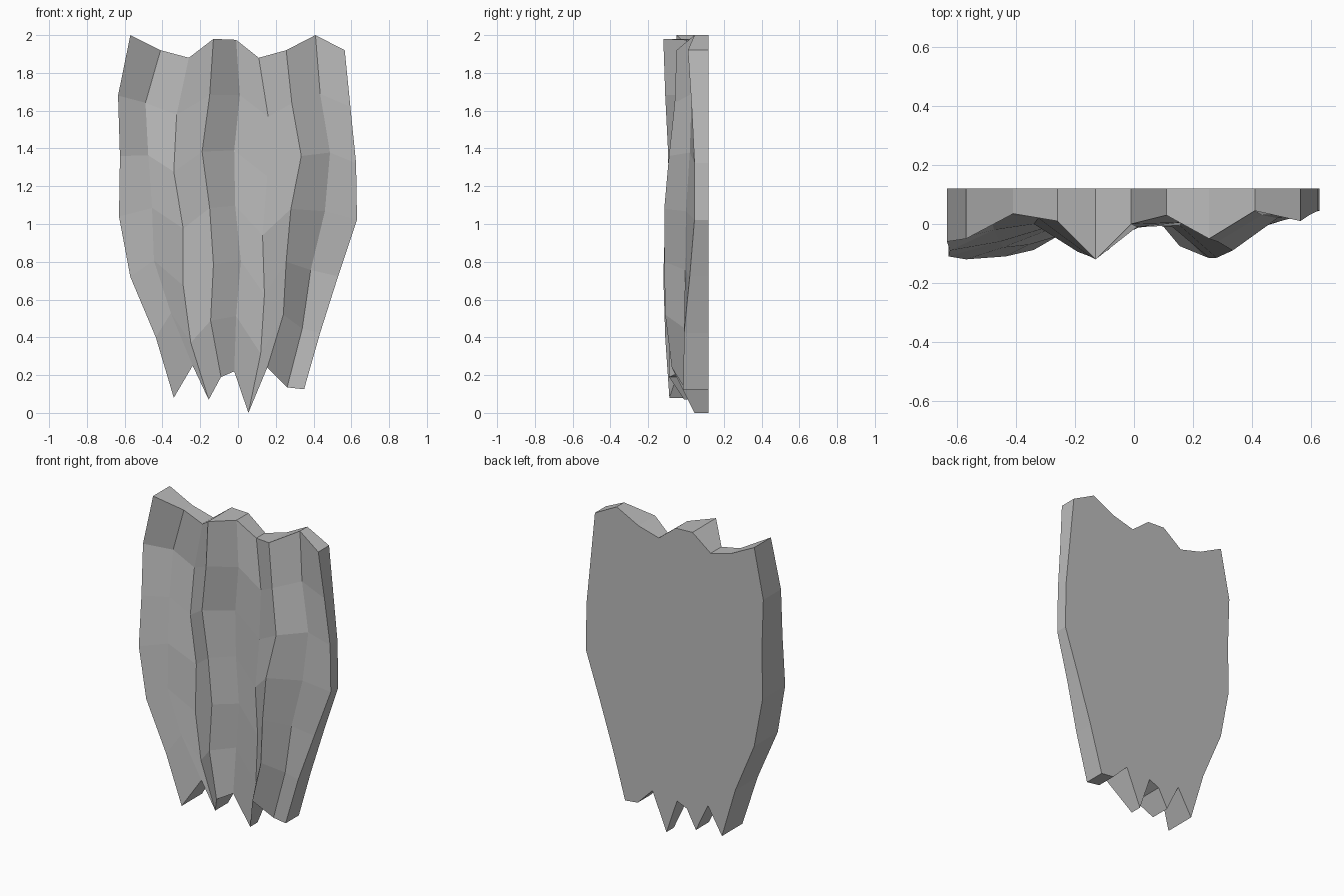
import bpy, bmesh

BACK_Y = 0.12
ROWS = 7

# Vertical extent of each rib line, left to right (top z, bottom z)
SPANS = [(2.0, .08), (1.92, .25), (1.88, .07), (1.98, .19), (1.975, .22),
         (1.88, 0), (1.92, .24), (2.0, .135), (1.92, .125)]

# Sideways sway of each rib line, top to bottom
SWAY = [(-.57, -.635, -.625, -.63, -.57, -.435, -.34),
        (-.41, -.49, -.475, -.455, -.445, -.355, -.24),
        (-.26, -.325, -.34, -.29, -.29, -.25, -.155),
        (-.13, -.15, -.19, -.15, -.13, -.145, -.09),
        (-.01, .01, -.02, -.015, .015, -.01, -.02),
        (.11, .16, .155, .13, .14, .12, .055),
        (.255, .285, .335, .28, .255, .24, .155),
        (.41, .435, .487, .46, .385, .34, .26),
        (.565, .595, .625, .63, .53, .435, .35)]

# Front relief of each rib line (ridges are negative), top to bottom
RELIEF = [(-.05, -.06, -.09, -.11, -.12, -.11, -.088),
          (.035, .04, -.02, -.06, -.08, -.07, -.03),
          (.01, .02, 0, -.01, -.02, -.02, -.01),
          (-.12, -.11, -.095, -.09, -.08, -.085, -.09),
          (0, -.01, 0, 0, -.012, -.005, -.02),
          (.03, .005, -.005, -.01, 0, .01, .045),
          (-.05, -.06, -.09, -.115, -.115, -.11, -.075),
          (.045, .03, .02, 0, -.005, -.005, -.01),
          (.01, .03, .045, .045, .02, -.01, -.015)]

bm = bmesh.new()
cols = len(SPANS)

# Ridged front sheet
grid = []
for (top, bottom), xs, ys in zip(SPANS, SWAY, RELIEF):
    grid.append([bm.verts.new((xs[r], ys[r], top + (bottom - top) * r / (ROWS - 1)))
                 for r in range(ROWS)])
for c in range(cols - 1):
    for r in range(ROWS - 1):
        bm.faces.new((grid[c][r], grid[c][r + 1], grid[c + 1][r + 1], grid[c + 1][r]))

# Rim: walk the jagged outline and extend it straight to the flat back
outline = ([grid[c][0] for c in range(cols)]
           + grid[-1][1:]
           + [grid[c][-1] for c in range(cols - 2, -1, -1)]
           + grid[0][-2:0:-1])
back = [bm.verts.new((v.co.x, BACK_Y, v.co.z)) for v in outline]
n = len(outline)
for i in range(n):
    j = (i + 1) % n
    bm.faces.new((outline[i], outline[j], back[j], back[i]))

# Flat back
bm.faces.new(back)
bmesh.ops.recalc_face_normals(bm, faces=bm.faces)

mesh = bpy.data.meshes.new("ragged_slab")
bm.to_mesh(mesh)
bm.free()
slab = bpy.data.objects.new("ragged_slab", mesh)
bpy.context.collection.objects.link(slab)

grey = bpy.data.materials.new("plain grey")
grey.diffuse_color = (0.5, 0.5, 0.5, 1)
mesh.materials.append(grey)
